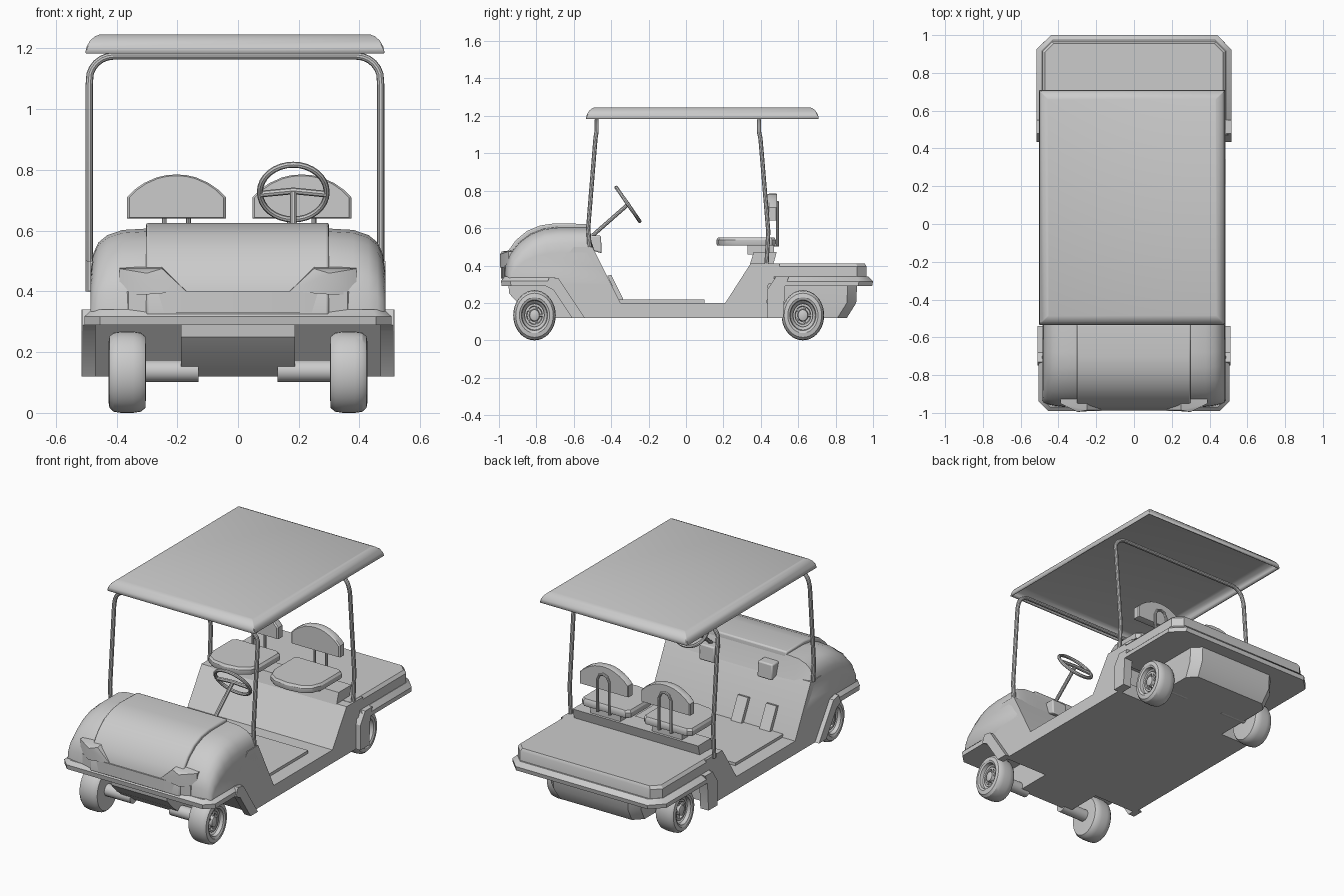
import bpy, bmesh, math
from mathutils import Vector

if "Cube" in bpy.data.objects:
    bpy.data.objects.remove(bpy.data.objects["Cube"], do_unlink=True)

grey = bpy.data.materials.new("light_grey")
grey.use_nodes = True
grey.diffuse_color = (0.6, 0.6, 0.6, 1)
grey.node_tree.nodes["Principled BSDF"].inputs["Base Color"].default_value = (0.6, 0.6, 0.6, 1)


def finish(name, bm, bevel=0, segments=2):
    bmesh.ops.recalc_face_normals(bm, faces=bm.faces)
    mesh = bpy.data.meshes.new(name)
    bm.to_mesh(mesh)
    bm.free()
    obj = bpy.data.objects.new(name, mesh)
    bpy.context.collection.objects.link(obj)
    mesh.materials.append(grey)
    bpy.ops.object.select_all(action='DESELECT')
    obj.select_set(True)
    bpy.context.view_layer.objects.active = obj
    bpy.ops.object.shade_smooth_by_angle(angle=math.radians(32))
    if bevel:
        mod = obj.modifiers.new("bevel", 'BEVEL')
        mod.width, mod.segments = bevel, segments
    return obj


def loft(name, rings, cap=(True, True), **kw):
    """Skin a list of equal closed rings of 3D points."""
    bm = bmesh.new()
    rows = [[bm.verts.new(p) for p in ring] for ring in rings]
    for a, b in zip(rows, rows[1:]):
        for i in range(len(a)):
            j = (i + 1) % len(a)
            bm.faces.new((a[i], a[j], b[j], b[i]))
    if cap[0]:
        bm.faces.new(rows[0])
    if cap[1]:
        bm.faces.new(rows[-1])
    return finish(name, bm, **kw)


def prism(name, profile, x0, x1, **kw):
    """Extrude a (y, z) side profile across x."""
    return loft(name, [[(x, y, z) for y, z in profile] for x in (x0, x1)], **kw)


def box(name, lo, hi, **kw):
    return prism(name, [(lo[1], lo[2]), (hi[1], lo[2]), (hi[1], hi[2]), (lo[1], hi[2])], lo[0], hi[0], **kw)


def hull(name, points):
    bm = bmesh.new()
    for p in points:
        bm.verts.new(p)
    bmesh.ops.convex_hull(bm, input=bm.verts)
    return finish(name, bm)


def tube(name, points, radius, sides=10, closed=False):
    """Sweep a round section along a path."""
    pts = [Vector(p) for p in points]
    rings, n = [], len(pts)
    for i, p in enumerate(pts):
        a = pts[(i - 1) % n] if closed or i else p
        b = pts[(i + 1) % n] if closed or i < n - 1 else p
        t = (b - a).normalized()
        ref = Vector((0, 1, 0)) if abs(t.y) < 0.8 else Vector((1, 0, 0))
        u = t.cross(ref).normalized()
        v = t.cross(u)
        rings.append([p + radius * (u * math.cos(k) + v * math.sin(k))
                      for k in (math.tau * s / sides for s in range(sides))])
    if closed:
        rings.append(rings[0])
    return loft(name, rings, (not closed, not closed))


def lathe(name, centre, profile, squash=1, sides=36):
    """Spin (radius, x) points about the x axis."""
    cx, cy, cz = centre
    return loft(name, [[(cx + x, cy + squash * r * math.cos(k), cz + r * math.sin(k))
                        for k in (math.tau * s / sides for s in range(sides))] for r, x in profile])


def plan(x, y0, y1, z, cut, cut_back=None):
    """Rectangle in plan with cut corners."""
    c, d = cut, cut if cut_back is None else cut_back
    return [(-x, y0 + c, z), (-x + c, y0, z), (x - c, y0, z), (x, y0 + c, z),
            (x, y1 - d, z), (x - d, y1, z), (-x + d, y1, z), (-x, y1 - d, z)]


# Front cowl with rounded shoulders, and the raised bonnet panel
fender = [(-0.97, 0.3), (-0.965, 0.4), (-0.94, 0.465), (-0.89, 0.525), (-0.83, 0.57), (-0.76, 0.597),
          (-0.68, 0.607), (-0.53, 0.607), (-0.49, 0.48), (-0.41, 0.3)]
shoulder = [(0.485, 0.55, 0.93), (0.478, 0.72, 0.95), (0.46, 0.85, 0.97), (0.43, 0.93, 0.985), (0.38, 0.985, 1), (0.3, 1, 1)]
sections = [(-x, f, g) for x, f, g in shoulder] + shoulder[::-1]
loft("front_cowl", [[(x, -0.5 + (y + 0.5) * g if y < -0.53 else y, 0.3 + (z - 0.3) * f) for y, z in fender]
                    for x, f, g in sections])
bonnet = [(-0.985, 0.32), (-0.982, 0.4), (-0.96, 0.465), (-0.91, 0.535), (-0.85, 0.585), (-0.78, 0.614),
          (-0.7, 0.626), (-0.53, 0.622), (-0.52, 0.55), (-0.6, 0.32)]
prism("bonnet_panel", bonnet, -0.303, 0.3, bevel=0.008)

# Nose panel and wedge headlights
loft("nose_panel", [[(x, y, z) for x, y in ((-0.39, -0.94), (-0.36, -0.97), (-0.2, -0.99), (0.2, -0.99),
                                           (0.36, -0.97), (0.39, -0.94), (0.39, -0.8), (-0.39, -0.8))]
                    for z in (0.33, 0.4)])
for s, side in ((1, "left"), (-1, "right")):
    hull(side + "_headlight", [(s * x, y, z) for x, y, z in (
        (0.39, -0.95, 0.39), (0.39, -0.95, 0.475), (0.25, -0.985, 0.475), (0.17, -0.985, 0.4), (0.3, -0.995, 0.46),
        (0.3, -0.995, 0.39), (0.39, -0.87, 0.48), (0.25, -0.87, 0.49))])

# Front belt and the firewall below the cowl
loft("front_belt", [plan(0.505, -0.985, -0.7, 0.29, 0.05, 0), plan(0.505, -0.99, -0.7, 0.318, 0.05, 0),
                    plan(0.482, -0.97, -0.7, 0.34, 0.04, 0)])
prism("firewall", [(-0.72, 0.29), (-0.72, 0.34), (-0.6, 0.5), (-0.5, 0.5), (-0.35, 0.2), (-0.33, 0.12), (-0.57, 0.12)],
      -0.485, 0.485)
box("floor_pan", (-0.485, -0.57, 0.12), (0.485, 0.44, 0.2))
box("floor_mat", (-0.4, -0.36, 0.2), (0.4, 0.1, 0.217))

# Rear body, belt, seat riser
prism("rear_body", [(0.21, 0.15), (0.21, 0.2), (0.345, 0.41), (0.5, 0.41), (0.5, 0.3), (0.44, 0.3), (0.43, 0.15)],
      -0.485, 0.485)
loft("rear_deck", [plan(0.485, 0.4, 0.965, 0.3, 0, 0.05), plan(0.485, 0.4, 0.965, 0.395, 0, 0.05),
                   plan(0.47, 0.4, 0.955, 0.412, 0, 0.045)])
loft("rear_belt", [plan(0.515, 0.47, 0.995, 0.29, 0, 0.075), plan(0.515, 0.47, 1.0, 0.315, 0, 0.075),
                   plan(0.488, 0.47, 0.975, 0.34, 0, 0.06)])
prism("seat_riser", [(0.34, 0.4), (0.362, 0.472), (0.485, 0.472), (0.465, 0.4)], -0.42, 0.42)

# Flares dropping from the belts in front of and behind the doorway
for s, side in ((1, "left"), (-1, "right")):
    prism(side + "_front_flare", [(-0.75, 0.29), (-0.73, 0.34), (-0.68, 0.33), (-0.54, 0.12), (-0.61, 0.12), (-0.71, 0.27)],
          s * 0.47, s * 0.512)
    prism(side + "_rear_flare", [(0.435, 0.12), (0.435, 0.27), (0.48, 0.34), (0.55, 0.34), (0.53, 0.29), (0.52, 0.12)],
          s * 0.46, s * 0.515)

# Lower hulls between the wheels
prism("front_hull", [(-0.95, 0.3), (-0.945, 0.25), (-0.89, 0.19), (-0.8, 0.12), (-0.5, 0.12), (-0.5, 0.3)], -0.188, 0.188)
loft("rear_hull", [plan(0.29, 0.4, 0.86, 0.12, 0, 0.05), plan(0.3, 0.4, 0.91, 0.2, 0, 0.05),
                   plan(0.3, 0.4, 0.915, 0.3, 0, 0.05)])

# Wheels and stub axles
for s, side in ((1, "left"), (-1, "right")):
    for y, end in ((-0.81, "front"), (0.625, "rear")):
        at = (s * 0.365, y, 0.134)
        tyre = [(0.08, -0.062), (0.118, -0.06), (0.13, -0.045), (0.134, -0.02), (0.134, 0.02), (0.13, 0.045),
                (0.118, 0.058), (0.095, 0.062), (0.082, 0.056), (0.078, 0.035), (0.07, 0.03), (0.06, 0.01)]
        lathe(f"{side}_{end}_tyre", at, [(r, s * x) for r, x in tyre], 0.85)
        lathe(f"{side}_{end}_rim", at, [(r, s * x) for r, x in
              ((0.062, 0), (0.062, 0.036), (0.05, 0.036), (0.046, 0.02), (0.034, 0.02), (0.03, 0.045), (0.014, 0.05))], 0.85)
        for k in range(5):
            a = math.tau * k / 5
            tube(f"{side}_{end}_spoke_{k}", [(at[0] + s * 0.028, y + 0.85 * r * math.cos(a), 0.134 + r * math.sin(a))
                                             for r in (0.02, 0.058)], 0.008, 6)
        lathe(f"{side}_{end}_axle", (0, y, 0.138), [(0.036, s * 0.13), (0.036, s * 0.31)] if y < 0 else
              [(0.02, s * 0.13), (0.02, s * 0.31)], 1, 16)

# Roof: open shell with a rounded rim
roof = loft("roof", [[(x - 0.01, y, z) for x, y, z in plan(0.493 - d, -0.535 + d, 0.71 - d, h, 0.004)]
                     for d, h in ((0, 1.185), (0.004, 1.205), (0.016, 1.226), (0.032, 1.24), (0.048, 1.246))], (False, True))
shell = roof.modifiers.new("thickness", 'SOLIDIFY')
shell.thickness, shell.offset = 0.008, -1


# Roof hoops
def hoop(name, legs, top_y):
    right = [(0.48, y, z) for y, z in legs]
    for k in range(1, 7):
        a = math.pi / 12 * k
        right.append((0.4 + 0.08 * math.cos(a), top_y, 1.095 + 0.08 * math.sin(a)))
    path = right + [(-x, y, z) for x, y, z in right[::-1]]
    tube(name, [(x - 0.01, y, z) for x, y, z in path], 0.012)


hoop("front_hoop", [(-0.515, 0.5), (-0.523, 0.6), (-0.484, 1.08)], -0.478)
hoop("rear_hoop", [(0.43, 0.4), (0.44, 0.58), (0.398, 1.08)], 0.39)

# Seats: cushion, pedestal, domed back and bracket
for cx, side in ((0.21, "left"), (-0.203, "right")):
    outline = [(-0.14, 0.48), (-0.163, 0.46), (-0.163, 0.27), (-0.14, 0.21), (-0.09, 0.175), (0, 0.163)]
    outline += [(-x, y) for x, y in outline[-2::-1]]
    loft(side + "_cushion", [[(cx + x * f, 0.33 + (y - 0.33) * f, z) for x, y in outline]
                             for z, f in ((0.507, 0.98), (0.515, 1), (0.537, 1), (0.55, 0.95))])
    box(side + "_pedestal", (cx - 0.1, 0.33, 0.46), (cx + 0.1, 0.47, 0.51))
    arch = [(-0.163, 0.64), (-0.163, 0.71)] + [(0.163 * t, 0.785 - 0.072 * abs(t) ** 2.2)
            for t in (-0.85, -0.65, -0.4, -0.2, 0, 0.2, 0.4, 0.65, 0.85)] + [(0.163, 0.71), (0.163, 0.64)]
    loft(side + "_backrest", [[(cx + x * f, y, 0.7 + (z - 0.7) * f) for x, z in arch]
                              for y, f in ((0.437, 0.95), (0.445, 1), (0.48, 1), (0.487, 0.97))])
    tube(side + "_bracket", [(cx + x, y, z) for x, y, z in (
        (-0.04, 0.42, 0.505), (-0.04, 0.49, 0.505), (-0.04, 0.49, 0.7), (-0.025, 0.49, 0.73), (0, 0.49, 0.738),
        (0.025, 0.49, 0.73), (0.04, 0.49, 0.7), (0.04, 0.49, 0.505), (0.04, 0.42, 0.505))], 0.008, 8)

# Steering wheel and column
hub = Vector((0.182, -0.31, 0.727))
down = Vector((0, 0.57, -0.82))
ring = [hub + 0.11 * (Vector((1, 0, 0)) * math.cos(a) + down * math.sin(a))
        for a in (math.tau * k / 32 for k in range(32))]
tube("steering_ring", ring, 0.01, 8, True)
tube("steering_column", [(0.182, -0.5, 0.56), hub], 0.011)
tube("steering_spokes", [hub + Vector((x, 0, 0)) + down * (0.12 * abs(x) - 0.005)
                         for x in (-0.108, -0.05, 0, 0.05, 0.108)], 0.011, 8)

# Dash boxes and pedals
for x, side in ((0.18, "left"), (-0.21, "right")):
    prism(side + "_dash_box", [(-0.53, 0.56), (-0.455, 0.56), (-0.45, 0.465), (-0.5, 0.48)], x - 0.05, x + 0.05, bevel=0.008)
for x, side in ((-0.1, "left"), (-0.29, "right")):
    prism(side + "_pedal", [(-0.42, 0.345), (-0.4, 0.35), (-0.335, 0.22), (-0.36, 0.215)], x - 0.035, x + 0.035)
